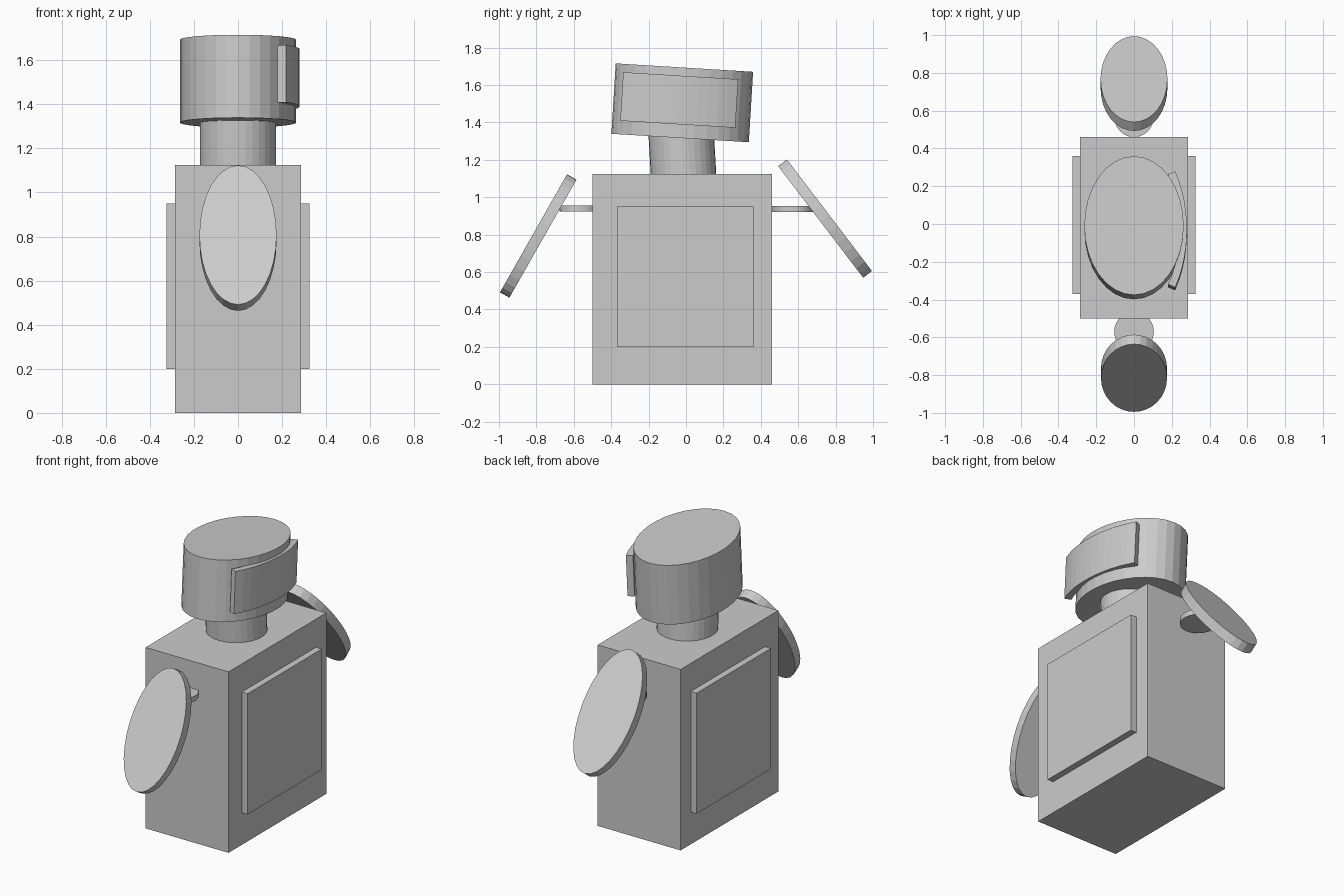
import bpy, bmesh
from math import radians, sin, cos, sqrt
from mathutils import Matrix

if "Cube" in bpy.data.objects:
    bpy.data.objects.remove(bpy.data.objects["Cube"])

def finish(bm, name, loc, tilt):
    bmesh.ops.recalc_face_normals(bm, faces=bm.faces)
    me = bpy.data.meshes.new(name)
    bm.to_mesh(me)
    bm.free()
    ob = bpy.data.objects.new(name, me)
    ob.location = loc
    ob.rotation_euler.x = radians(tilt)
    bpy.context.collection.objects.link(ob)
    return ob

def box(name, loc, size):
    bm = bmesh.new()
    bmesh.ops.create_cube(bm, size=1, matrix=Matrix.Diagonal((*size, 1)))
    return finish(bm, name, loc, 0)

def oval(name, loc, rx, ry, height, tilt=0):
    bm = bmesh.new()
    bmesh.ops.create_cone(bm, cap_ends=True, segments=32, radius1=1, radius2=1, depth=1,
                          matrix=Matrix.Diagonal((rx, ry, height, 1)))
    return finish(bm, name, loc, tilt)

# Body with raised side panels
box("body", (0, -0.02, 0.5625), (0.57, 0.96, 1.125))
for side, label in ((1, "right"), (-1, "left")):
    box("side_panel_" + label, (side * 0.295, -0.005, 0.575), (0.06, 0.73, 0.75))

# Neck and tilted head
HEAD, HEAD_TILT = (0, -0.02, 1.505), -3.5
oval("neck", (0, -0.019, 1.22), 0.172, 0.175, 0.27, 3.3)
oval("head", HEAD, 0.263, 0.368, 0.377, HEAD_TILT)

# Curved face plate on the right side of the head
bm = bmesh.new()
N = 12
outer, inner = [], []
for i in range(N + 1):
    t = -1 + 2 * i / N
    y = 0.308 * t
    outer.append((0.28 * sqrt(1 - (y / 0.49) ** 2), y))
    y = 0.292 * t
    inner.append((0.24 * sqrt(1 - (y / 0.442) ** 2), y))
face = bm.faces.new([bm.verts.new((x, y, -0.13)) for x, y in outer + inner[::-1]])
ext = bmesh.ops.extrude_face_region(bm, geom=[face])
bmesh.ops.translate(bm, vec=(0, 0, 0.26),
                    verts=[v for v in ext["geom"] if isinstance(v, bmesh.types.BMVert)])
finish(bm, "face_plate", (0, -0.036, 1.52), HEAD_TILT)

# Oval arms and the flat shoulder discs that carry them
oval("front_shoulder", (0, -0.57, 0.94), 0.105, 0.105, 0.032)
oval("back_shoulder", (0, 0.57, 0.936), 0.105, 0.11, 0.032)
oval("front_arm", (0, -0.79, 0.793), 0.175, 0.363, 0.058, 60.4)
oval("back_arm", (0, 0.7435, 0.886), 0.177, 0.375, 0.059, -52.7)
